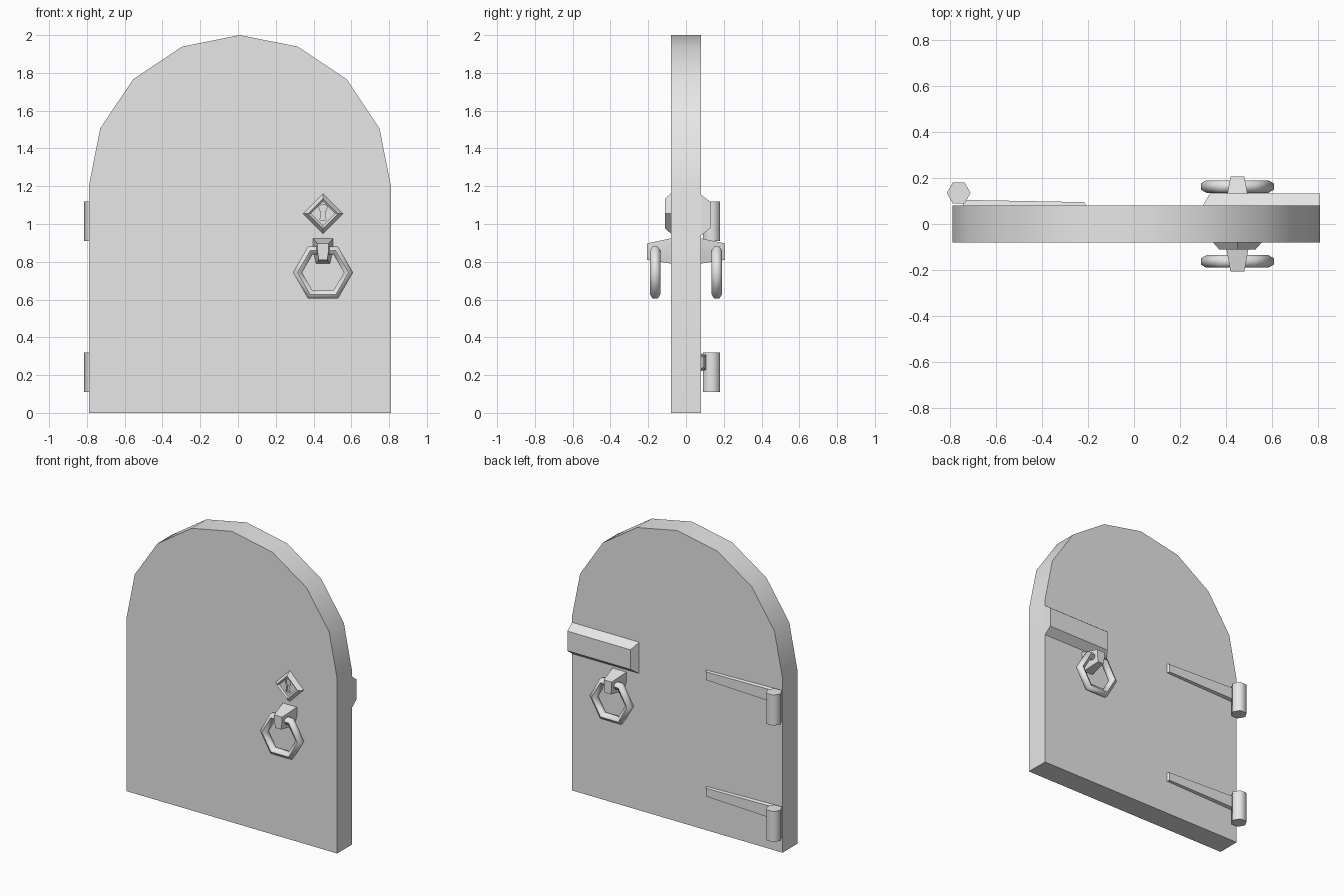
import bpy, bmesh
from math import sin, cos, pi, radians

cube = bpy.data.objects.get("Cube")
if cube:
    bpy.data.objects.remove(cube, do_unlink=True)

grey = bpy.data.materials.new("plain_grey")
grey.use_nodes = True
grey.diffuse_color = (0.8, 0.8, 0.8, 1)
grey.node_tree.nodes["Principled BSDF"].inputs["Base Color"].default_value = (0.8, 0.8, 0.8, 1)


def loft(name, loops, smooth=30, closed=False):
    """Join equal-length loops of points with quads; cap the ends or close into a ring."""
    bm = bmesh.new()
    rows = [[bm.verts.new(p) for p in loop] for loop in loops]
    n = len(rows[0])
    pairs = list(zip(rows, rows[1:]))
    if closed:
        pairs.append((rows[-1], rows[0]))
    else:
        bm.faces.new(rows[0])
        bm.faces.new(rows[-1])
    for a, b in pairs:
        for i in range(n):
            j = (i + 1) % n
            bm.faces.new((a[i], a[j], b[j], b[i]))
    bmesh.ops.recalc_face_normals(bm, faces=bm.faces)
    mesh = bpy.data.meshes.new(name)
    bm.to_mesh(mesh)
    bm.free()
    mesh.materials.append(grey)
    obj = bpy.data.objects.new(name, mesh)
    bpy.context.collection.objects.link(obj)
    bpy.ops.object.select_all(action="DESELECT")
    obj.select_set(True)
    bpy.context.view_layer.objects.active = obj
    if smooth:
        bpy.ops.object.shade_smooth_by_angle(angle=radians(smooth))
    return obj


def rect(x0, x1, y, z0, z1):
    return [(x0, y, z0), (x1, y, z0), (x1, y, z1), (x0, y, z1)]


# Arched door slab
outline = [(-0.79, 0), (0.81, 0)]
outline += [(0.01 + 0.8 * cos(pi * i / 8), 1.2 + 0.8 * sin(pi * i / 8)) for i in range(9)]
loft("door", [[(x, y, z) for x, z in outline] for y in (-0.08, 0.08)])

# Lock case on the back, bevelled on three sides
loft("lock_case", [rect(0.30, 0.81, 0.075, 0.94, 1.155),
                   rect(0.30, 0.81, 0.08, 0.94, 1.155),
                   rect(0.33, 0.81, 0.132, 0.98, 1.115)], smooth=0)

# Hinges: hexagonal barrels with tapered straps
for label, z in (("lower", 0.0), ("upper", 0.8)):
    barrel = [(-0.763 + 0.052 * cos(pi * i / 3), 0.135 + 0.052 * sin(pi * i / 3)) for i in range(6)]
    loft(label + "_hinge_barrel", [[(x, y, z + h) for x, y in barrel] for h in (0.11, 0.32)], smooth=65)
    strap = []
    for x_in, x_out, y, half in ((0.0, 0.0, 0.075, 0.0), (0.0, -0.012, 0.095, 0.006)):
        tip, root = 0.034 - half, 0.047 - half
        root_y = y + (0.01 if half else 0)
        strap.append([(-0.745, root_y, z + 0.268 - root), (-0.205 + x_out, y, z + 0.268 - tip),
                      (-0.205 + x_out, y, z + 0.268 + tip), (-0.745, root_y, z + 0.268 + root)])
    loft(label + "_hinge_strap", strap, smooth=0)

# Ring pulls on both faces
mount_base = [(0.054, 0.925), (0.054, 0.865), (0.037, 0.79)]
mount_tip = [(0.03, 0.897), (0.03, 0.86), (0.022, 0.81)]


def mirrored(half, y):
    return [(0.45 + x, y, z) for x, z in half] + [(0.45 - x, y, z) for x, z in reversed(half)]


for label, side in (("front", -1), ("back", 1)):
    loft(label + "_ring_mount", [mirrored(mount_base, side * 0.075),
                                 mirrored(mount_tip, side * 0.207)], smooth=65)
    ring = []
    for i in range(6):
        a = pi * i / 3
        section = []
        for k in range(6):
            b = pi * k / 3
            r = 0.135 + 0.028 * sin(b)
            section.append((0.45 + r * cos(a), side * 0.163 + 0.027 * cos(b), 0.743 + r * sin(a)))
        ring.append(section)
    loft(label + "_pull_ring", ring, smooth=65, closed=True)


# Diamond lock plate with a raised rim on the front
def diamond(r, y):
    return [(0.45 + r * cos(pi * i / 2), y, 1.055 + r * sin(pi * i / 2)) for i in range(4)]


plate = loft("lock_plate", [diamond(0.106, -0.075), diamond(0.106, -0.08),
                            diamond(0.08, -0.11), diamond(0.065, -0.1)], smooth=0)

# Keyhole cut into the plate
keyhole = [(0.016, 1.02), (0.009, 1.066)]
keyhole += [(0.022 * cos(a), 1.083 + 0.022 * sin(a)) for a in (-0.5, 0.4, 1.2)]
cutter = loft("keyhole_cutter", [mirrored(keyhole, -0.12), mirrored(keyhole, -0.086)], smooth=0)
cutter.hide_render = True
bpy.context.view_layer.objects.active = plate
cut = plate.modifiers.new("keyhole", "BOOLEAN")
cut.operation = "DIFFERENCE"
cut.object = cutter
cut.solver = "EXACT"
bpy.ops.object.modifier_apply(modifier=cut.name)
bpy.data.objects.remove(cutter, do_unlink=True)
